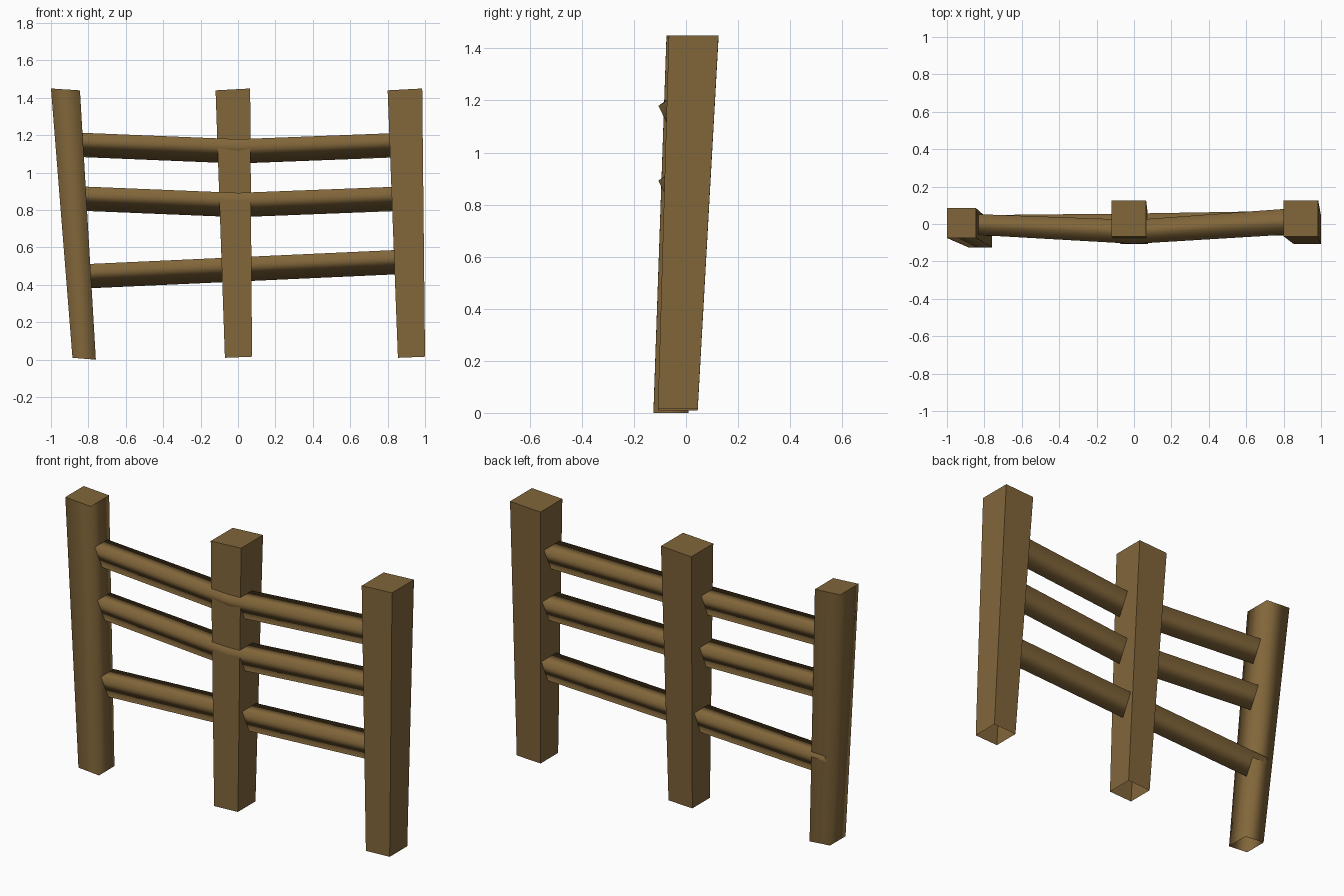
import bpy

if "Cube" in bpy.data.objects:
    bpy.data.objects.remove(bpy.data.objects["Cube"])

wood = bpy.data.materials.new("brown_wood")
wood.diffuse_color = (0.22, 0.132, 0.042, 1)
wood.use_nodes = True
wood.node_tree.nodes["Principled BSDF"].inputs["Base Color"].default_value = wood.diffuse_color


def sweep(name, rings, smooth, cap_last=False):
    """Skin a list of matching closed rings; optionally cap the last ring."""
    n = len(rings[0])
    verts = [p for ring in rings for p in ring]
    faces = []
    for r in range(len(rings) - 1):
        a, b = r * n, (r + 1) * n
        for i in range(n):
            j = (i + 1) % n
            faces.append((a + i, a + j, b + j, b + i))
    sides = len(faces)
    if cap_last:
        # separate cap verts so the top edge stays sharp
        verts += list(rings[-1])
        faces.append(tuple(range(len(verts) - n, len(verts))))
    mesh = bpy.data.meshes.new(name)
    mesh.from_pydata(verts, [], faces)
    for i, poly in enumerate(mesh.polygons):
        poly.use_smooth = smooth and i < sides
    mesh.materials.append(wood)
    obj = bpy.data.objects.new(name, mesh)
    bpy.context.collection.objects.link(obj)
    return obj


def rect(x0, x1, y0, y1, z0, z1):
    """Post outline, tilted from height z0 at x0 to z1 at x1."""
    return [(x0, y0, z0), (x1, y0, z1), (x1, y1, z1), (x0, y1, z0)]


# Posts: leaning, wider at the top, open underneath
posts = [
    ("left_post", True,
     rect(-0.885, -0.76, -0.125, 0.01, 0.01, 0.0),
     rect(-1.0, -0.845, -0.075, 0.085, 1.45, 1.44)),
    ("middle_post", False,
     rect(-0.07, 0.075, -0.108, 0.045, 0.01, 0.016),
     rect(-0.12, 0.065, -0.066, 0.125, 1.44, 1.45)),
    ("right_post", False,
     rect(0.855, 1.0, -0.108, 0.045, 0.01, 0.016),
     rect(0.80, 0.985, -0.066, 0.125, 1.44, 1.45)),
]
for name, smooth, bottom, top in posts:
    sweep(name, [bottom, top], smooth, cap_last=True)


def rail(name, stations, height=0.13):
    """Triangular rail, flat side up; stations are (x, front y, back y, top z)."""
    rings = [[(x, f, z), (x, b, z), (x, (f + b) / 2, z - height)]
             for x, f, b, z in stations]
    sweep(name, rings, True)


# Rails: the upper two sag and bow forward at the middle post
for name, z in (("top_rail", 1.179), ("middle_rail", 0.892)):
    rail(name, [(-0.88, -0.056, 0.054, z + 0.036),
                (0.0, -0.106, 0.022, z),
                (0.88, -0.053, 0.086, z + 0.034)])
rail("bottom_rail", [(-0.88, -0.065, 0.047, 0.508),
                     (0.0, -0.067, 0.056, 0.548),
                     (0.88, -0.06, 0.071, 0.588)])
